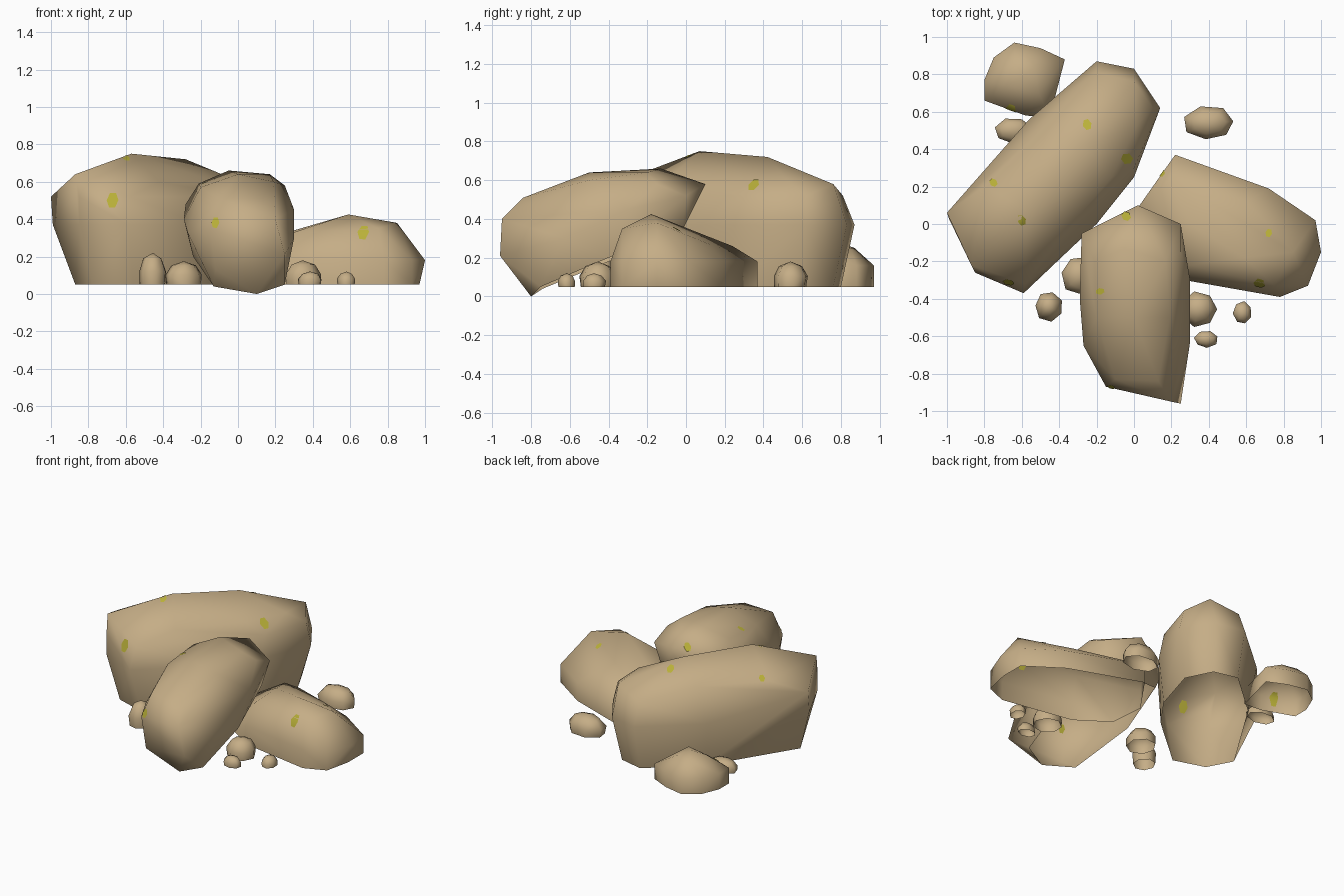
import bpy, bmesh, math, random
from mathutils import Vector
from mathutils.bvhtree import BVHTree

if "Cube" in bpy.data.objects:
    bpy.data.objects.remove(bpy.data.objects["Cube"])

random.seed(4)
BASE = 0.05


def material(name, rgb):
    m = bpy.data.materials.new(name)
    m.diffuse_color = (*rgb, 1)
    m.use_nodes = True
    m.node_tree.nodes["Principled BSDF"].inputs["Base Color"].default_value = m.diffuse_color
    return m


stone = material("sandstone", (0.56, 0.42, 0.24))
moss = material("moss green", (0.48, 0.43, 0.04))
trees = []


def finish(name, bm, mat):
    me = bpy.data.meshes.new(name)
    bm.to_mesh(me)
    me.materials.append(mat)
    me.shade_smooth()
    me.set_sharp_from_angle(angle=math.radians(80))
    ob = bpy.data.objects.new(name, me)
    bpy.context.collection.objects.link(ob)
    return ob


def hull_rock(name, points, under=(0, 0, -1), limit=.97):
    """Convex stone shell around a few corner points, open on its underside."""
    bm = bmesh.new()
    for p in points:
        bm.verts.new(p)
    res = bmesh.ops.convex_hull(bm, input=bm.verts[:])
    inner = {g for g in res["geom_interior"] + res["geom_unused"]
             if isinstance(g, bmesh.types.BMVert)}
    bmesh.ops.delete(bm, geom=list(inner), context='VERTS')
    bmesh.ops.recalc_face_normals(bm, faces=bm.faces[:])
    bm.normal_update()
    u = Vector(under).normalized()
    bottom = [f for f in bm.faces if f.normal.dot(u) > limit]
    bmesh.ops.delete(bm, geom=bottom, context='FACES')
    bmesh.ops.dissolve_limit(bm, angle_limit=0.03, verts=bm.verts[:], edges=bm.edges[:])
    trees.append(BVHTree.FromBMesh(bm))
    finish(name, bm, stone)
    bm.free()


def at(z, *xy):
    return [(x, y, z) for x, y in xy]


# Tall boulder at the back left
hull_rock("tall_boulder",
    at(BASE, (-.87, -.04), (-.78, -.21), (-.56, -.28), (-.2, .03), (-.04, .25), (.06, .58),
       (-.03, .76), (-.2, .8), (-.52, .52))
    + at(.37, (-.99, .03), (-.85, -.26), (-.59, -.37), (-.2, 0), (0, .25),
         (.14, .62), (0, .83), (-.2, .87), (-.56, .56))
    + at(.52, (-1, .06), (-.85, -.26), (-.58, -.32), (0, .3), (.1, .62), (-.2, .81))
    + at(.6, (-.42, -.1), (-.12, .25), (.01, .52), (-.8, .2), (-.46, .54))
    + [(-.87, -.22, .64), (-.57, .07, .75), (-.28, .42, .72), (0, .76, .58)])

# Low boulder on the right
low_outline = [(.03, .1), (.22, .37), (.72, .19), (.97, .02), (.93, -.33), (.78, -.39),
               (.27, -.3)]
hull_rock("low_boulder",
    at(BASE, *low_outline, (.97, -.15), (.05, -.15))
    + at(.18, *low_outline, (1, -.15))
    + [(.2, .24, .26), (.6, .12, .27), (.3, 0, .34), (.59, -.18, .425), (.85, -.15, .38),
       (.75, -.33, .35), (.3, -.22, .33), (.88, -.02, .26)])

# Leaning boulder at the front, raised at its back end
hull_rock("leaning_boulder", [
    (.02, .1, .58), (-.28, -.05, .48), (.25, 0, .52), (-.22, -.05, .36), (.2, -.02, .34),
    (-.05, -.13, .66), (.17, -.2, .64), (-.21, -.2, .59), (.25, -.15, .58),
    (0, -.5, .64), (.19, -.5, .6), (-.2, -.5, .57), (-.29, -.4, .4), (.3, -.3, .45),
    (.3, -.63, .3), (-.27, -.65, .33), (-.1, -.83, .51), (.13, -.84, .51),
    (.2, -.95, .4), (-.15, -.87, .35), (.25, -.96, .21), (-.12, -.86, .13),
    (.1, -.8, 0), (-.13, -.74, .04), (.25, -.75, .05), (.28, -.4, .2), (-.24, -.35, .2)],
    under=(0, .39, -.92), limit=.9)

# Chunky stone at the back left corner
corner = [(-.8, .66), (-.8, .77), (-.75, .89), (-.64, .97), (-.5, .94), (-.37, .88),
          (-.43, .72), (-.45, .57), (-.58, .58)]
hull_rock("corner_stone", at(BASE, *corner) + at(.16, *corner)
    + at(.25, (-.68, .74), (-.64, .87), (-.53, .85), (-.51, .7)) + [(-.59, .79, .28)])

# Small pebbles: centre x, y, half sizes, top height, turn
pebbles = [(-.645, .5, .105, .07, .13, .2), (.40, .54, .135, .09, .18, .1),
           (-.455, -.44, .075, .08, .22, .4), (-.29, -.275, .10, .105, .175, .3),
           (.345, -.455, .10, .095, .18, 0), (.385, -.615, .065, .046, .12, .3),
           (.58, -.475, .05, .06, .12, .5)]
for i, (cx, cy, rx, ry, top, turn) in enumerate(pebbles):
    pts = []
    h = top - BASE
    for z, s in ((BASE, .95), (BASE + h * .42, 1), (BASE + h * .82, .66)):
        for k in range(7):
            a = turn + k * math.tau / 7
            r = s * (random.uniform(.95, 1.06) if z > BASE else 1)
            pts.append((cx + rx * r * math.cos(a), cy + ry * r * math.sin(a), z))
    hull_rock(f"pebble_{i + 1}", pts + [(cx, cy, top)])


# Moss specks projected onto the stones, showing on both faces of the shells
def hit(origin, direction, among):
    found = [(*t.ray_cast(origin, direction), t) for t in among]
    found = [f for f in found if f[0] is not None]
    return min(found, key=lambda f: f[3]) if found else None


down, back = Vector((0, 0, -1)), Vector((0, 1, 0))
specks = [(Vector((x, y, 2)), down, r) for x, y, r in (
    (-.25, .53, .024), (-.75, .22, .02), (-.6, .02, .022), (-.04, .35, .03),
    (.15, .27, .02), (.72, -.05, .018), (-.18, -.36, .018), (-.04, .04, .024))]
specks += [(Vector((x, -2, z)), back, r) for x, z, r in (
    (-.67, .5, .032), (.67, .33, .032), (-.12, .38, .022))]
specks.append((Vector((-.66, .59, .16)), back, .03))
bm = bmesh.new()
for origin, d, r in specks:
    c = hit(origin, d, trees)
    if c is None:
        continue
    n = c[1] if c[1].dot(d) < 0 else -c[1]
    u = n.cross(Vector((0, 0, 1))).normalized()
    v = n.cross(u)
    for side in (.004, -.004):
        ring = []
        for k in range(6):
            a = k * math.tau / 6
            p = c[0] + u * math.cos(a) * r + v * math.sin(a) * r * 1.5
            q = hit(p + n * .1, -n, [c[4]])
            ring.append(bm.verts.new((q[0] if q else p) + n * side))
        mid = bm.verts.new(c[0] + n * side)
        for k in range(6):
            tri = (mid, ring[k], ring[(k + 1) % 6])
            f = bm.faces.new(tri)
            f.normal_update()
            if f.normal.dot(n) < 0:
                f.normal_flip()
finish("moss_specks", bm, moss)
bm.free()
